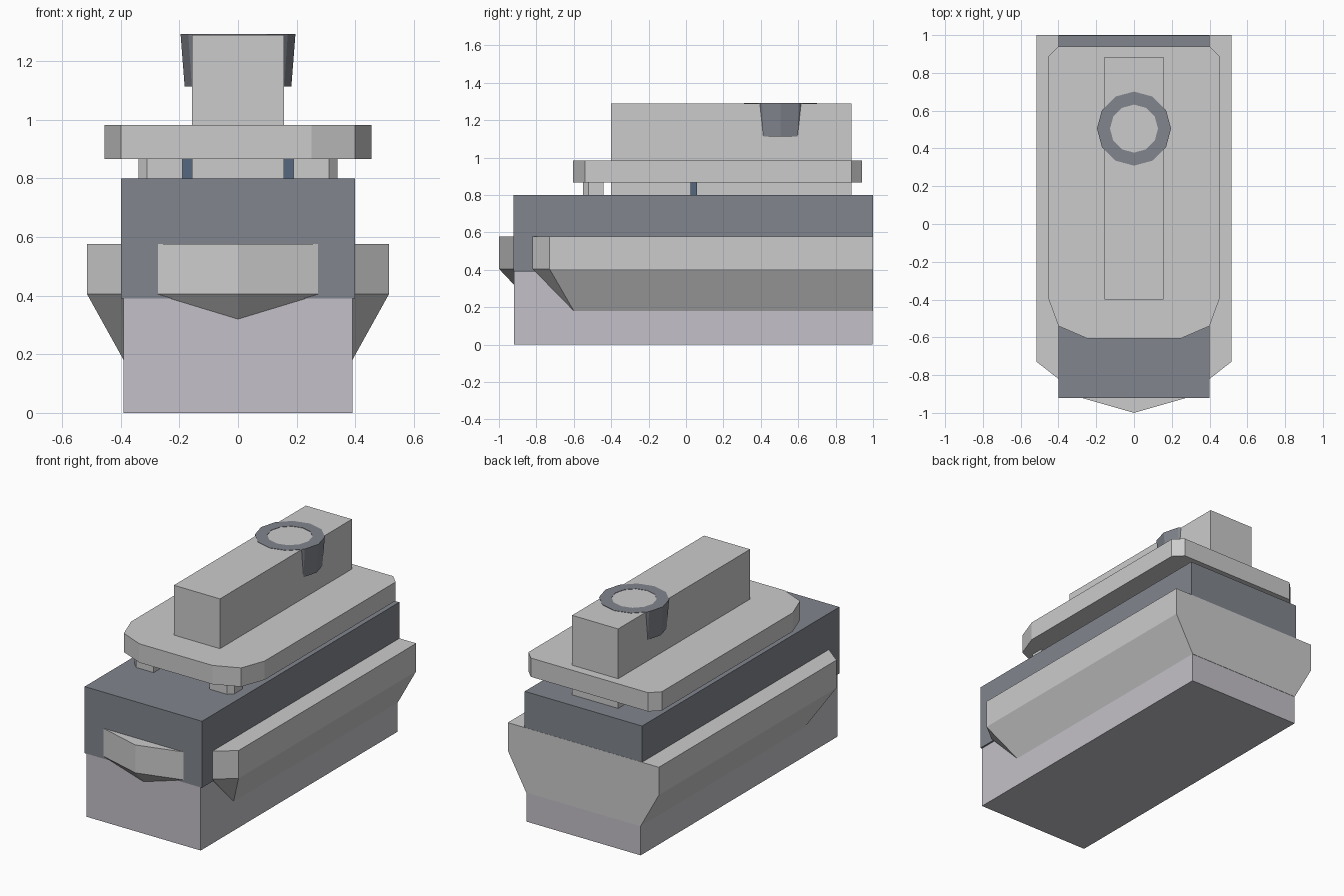
import bpy, bmesh, math

if "Cube" in bpy.data.objects:
    bpy.data.objects.remove(bpy.data.objects["Cube"])


def material(name, rgb):
    m = bpy.data.materials.new(name)
    m.diffuse_color = (*rgb, 1)
    m.use_nodes = True
    m.node_tree.nodes["Principled BSDF"].inputs["Base Color"].default_value = m.diffuse_color
    return m


DARK = material("dark_slate", (0.22, 0.235, 0.27))
LILAC = material("lilac_grey", (0.55, 0.53, 0.58))
BLUE = material("blue_steel", (0.09, 0.14, 0.21))


def finish(name, bm, mat=None):
    bmesh.ops.recalc_face_normals(bm, faces=bm.faces)
    me = bpy.data.meshes.new(name)
    bm.to_mesh(me)
    bm.free()
    ob = bpy.data.objects.new(name, me)
    bpy.context.collection.objects.link(ob)
    if mat:
        me.materials.append(mat)
    return ob


def prism(name, outline, z0, z1, mat=None):
    """Extrude a plan outline from z0 to z1."""
    bm = bmesh.new()
    face = bm.faces.new([bm.verts.new((x, y, z0)) for x, y in outline])
    ext = bmesh.ops.extrude_face_region(bm, geom=[face])
    for v in ext["geom"]:
        if isinstance(v, bmesh.types.BMVert):
            v.co.z = z1
    return finish(name, bm, mat)


def box(name, x0, x1, y0, y1, z0, z1, mat=None):
    return prism(name, [(x0, y0), (x1, y0), (x1, y1), (x0, y1)], z0, z1, mat)


def hull(name, points, mat=None):
    """Convex solid from half its points, mirrored across x."""
    bm = bmesh.new()
    for x, y, z in points:
        for s in ((1, -1) if x else (1,)):
            bm.verts.new((s * x, y, z))
    bmesh.ops.convex_hull(bm, input=bm.verts)
    bmesh.ops.dissolve_limit(bm, angle_limit=0.01, verts=bm.verts, edges=bm.edges)
    return finish(name, bm, mat)


# Lower and upper body blocks
box("lower_body", -0.39, 0.39, -0.92, 0.998, 0, 0.395, LILAC)
box("upper_body", -0.4, 0.4, -0.922, 0.999, 0.39, 0.8, DARK)

# Side skirts, joined across the rear, tapering in underneath
skirt = [(0.39, -0.6, 0.18), (0.39, 1, 0.18)]
for z in (0.405, 0.577):
    skirt += [(0.4, -0.82, z), (0.515, -0.73, z), (0.515, 1, z)]
hull("side_skirts", skirt)

# Pointed front bumper
bumper = [(0, -0.92, 0.32)]
for z in (0.405, 0.577):
    bumper += [(0.28, -0.92, z), (0, -1, z)]
hull("front_bumper", bumper)

# Bevelled top plate
half = [(0.25, -0.605), (0.4, -0.54), (0.455, -0.39), (0.455, 0.885), (0.4, 0.94)]
prism("top_plate", half + [(-x, y) for x, y in reversed(half)], 0.867, 0.983)

# Front feet under the plate
foot = [(0.19, -0.55), (0.31, -0.55), (0.34, -0.52), (0.34, -0.44), (0.19, -0.44)]
for side, s in (("right", 1), ("left", -1)):
    prism("plate_foot_" + side, [(s * x, y) for x, y in foot], 0.8, 0.867)

# Cross bar under the plate
box("cross_bar", -0.2, 0.2, 0.025, 0.06, 0.8, 0.867, BLUE)

# Long central spine
box("spine_block", -0.157, 0.157, -0.4, 0.885, 0.8, 1.29)

# Twelve-sided tapered collar set into the spine
bm = bmesh.new()
N = 12
rings = []
for r, z in ((0.182, 1.113), (0.196, 1.292), (0.127, 1.292), (0.127, 1.113)):
    rings.append([bm.verts.new((r * math.cos(2 * math.pi * i / N),
                                0.505 + r * math.sin(2 * math.pi * i / N), z))
                  for i in range(N)])
for a, b in zip(rings, rings[1:] + rings[:1]):
    for i in range(N):
        j = (i + 1) % N
        bm.faces.new((a[i], a[j], b[j], b[i]))
finish("collar", bm, DARK)
